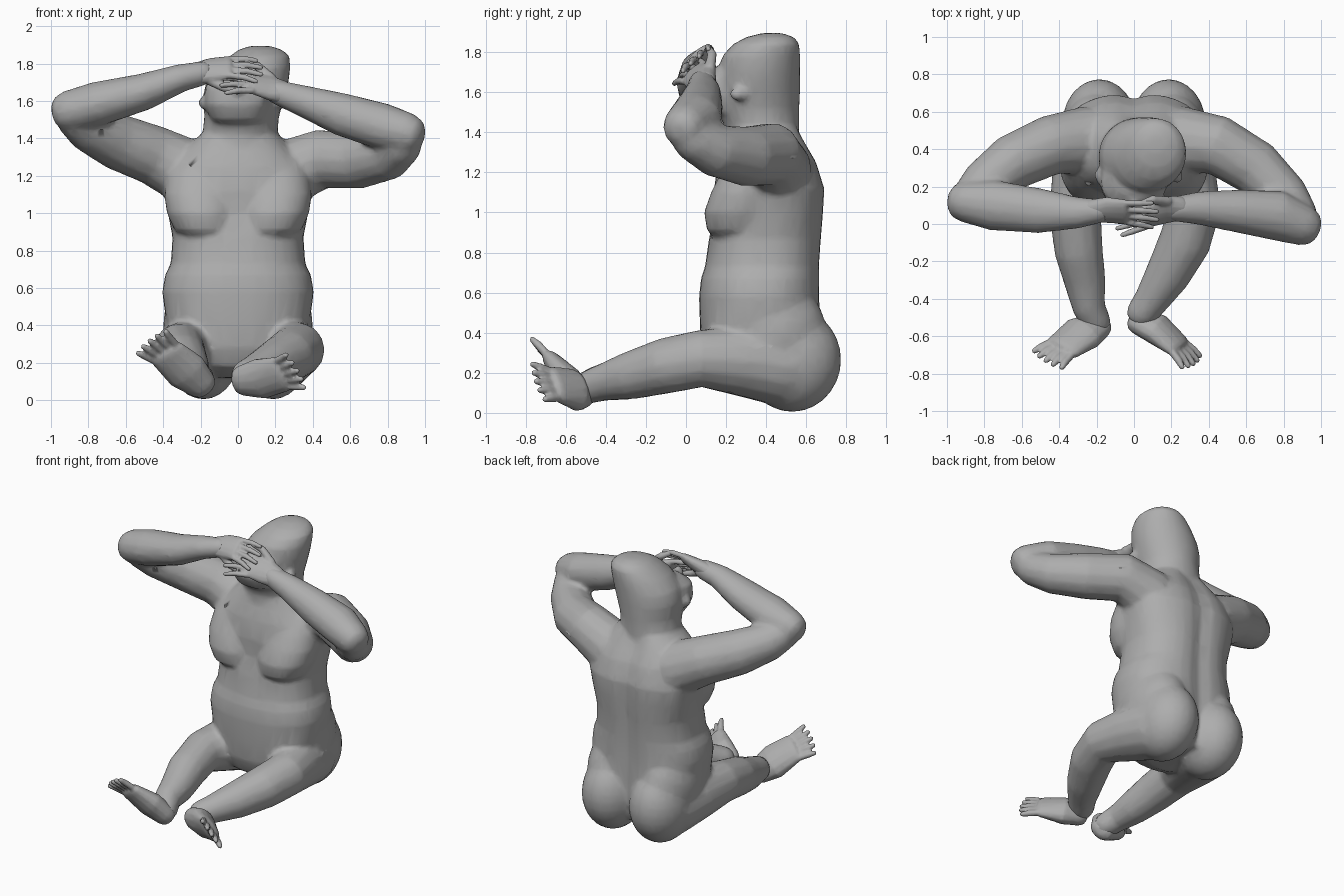
import bpy, bmesh, math
from mathutils import Vector, Matrix

if "Cube" in bpy.data.objects:
    bpy.data.objects.remove(bpy.data.objects["Cube"])

GREY = bpy.data.materials.new("clay grey")
GREY.use_nodes = True
GREY.diffuse_color = (0.42, 0.42, 0.42, 1)
GREY.node_tree.nodes["Principled BSDF"].inputs["Base Color"].default_value = (0.42, 0.42, 0.42, 1)


def skin(bm, rings):
    """Bridge a list of point rings and cap both ends."""
    vs = [[bm.verts.new(p) for p in r] for r in rings]
    n = len(vs[0])
    for a, b in zip(vs, vs[1:]):
        for i in range(n):
            j = (i + 1) % n
            bm.faces.new((a[i], a[j], b[j], b[i]))
    bm.faces.new(vs[0][::-1])
    bm.faces.new(vs[-1])


def stack(bm, rows, power=0.85, groove=0.0, n=36):
    """Horizontal rounded sections: z, x centre, y centre, x radius, y radius."""
    rings = []
    for z, xc, yc, rx, ry in rows:
        ring = []
        for i in range(n):
            a = 2 * math.pi * i / n
            c, s = math.cos(a), math.sin(a)
            x = rx * math.copysign(abs(c) ** power, c)
            y = ry * math.copysign(abs(s) ** power, s)
            if s > 0:
                y -= groove * math.exp(-(x / 0.07) ** 2)
            ring.append((xc + x, yc + y, z))
        rings.append(ring)
    skin(bm, rings)


def tube(bm, pts, ref=(0, 0, 1), n=14):
    """Round-ended limb through points: x, y, z, wide radius, thin radius along ref."""
    pts = [(Vector(p[:3]), p[3], p[-1]) for p in pts]
    secs = []
    for k, (c, a, b) in enumerate(pts):
        lo, hi = max(k - 1, 0), min(k + 1, len(pts) - 1)
        t = (pts[hi][0] - pts[lo][0]).normalized()
        caps = [(0, 1)]
        if k == 0:
            caps = [(-0.75, 0.4), (-0.5, 0.8), (0, 1)]
        elif k == len(pts) - 1:
            caps = [(0, 1), (0.5, 0.8), (0.75, 0.4)]
        for off, sc in caps:
            secs.append((c + t * off * min(a, b), a * sc, b * sc, t))
    rings = []
    for c, a, b, t in secs:
        v = Vector(ref)
        v = (v - t * v.dot(t)).normalized()
        u = t.cross(v)
        rings.append([c + u * a * math.cos(2 * math.pi * i / n) + v * b * math.sin(2 * math.pi * i / n)
                      for i in range(n)])
    skin(bm, rings)


def ball(bm, loc, radii):
    m = Matrix.Translation(loc) @ Matrix.Diagonal((*radii, 1))
    bmesh.ops.create_uvsphere(bm, u_segments=24, v_segments=14, radius=1, matrix=m)


def digits(bm, base, forward, wide, spread, length, r, count, bend):
    """Fan of fingers or toes."""
    base, d = Vector(base), Vector(forward).normalized()
    w, bend = Vector(wide).normalized(), Vector(bend)
    for i in range(count):
        s = 2 * i / (count - 1) - 1
        a = base + w * s * spread
        ln = length * (1 - 0.2 * s * s)
        m = a + d * ln * 0.5 + w * s * spread * 0.15 + bend * 0.2
        e = a + d * ln + w * s * spread * 0.3 + bend
        tube(bm, [(*(a - d * r), r), (*m, r), (*e, r * 0.75)], w, 8)


def finish(name, bm, voxel, ratio, smooth):
    """Fuse the overlapping masses into one skin, then thin out the faces."""
    bmesh.ops.recalc_face_normals(bm, faces=bm.faces)
    me = bpy.data.meshes.new(name)
    bm.to_mesh(me)
    bm.free()
    ob = bpy.data.objects.new(name, me)
    bpy.context.collection.objects.link(ob)
    me.materials.append(GREY)
    for p in me.polygons:
        p.use_smooth = True
    rm = ob.modifiers.new("fuse", "REMESH")
    rm.mode, rm.voxel_size, rm.use_smooth_shade = "VOXEL", voxel, True
    sm = ob.modifiers.new("soften", "SMOOTH")
    sm.factor, sm.iterations = 0.5, smooth
    de = ob.modifiers.new("thin out", "DECIMATE")
    de.ratio = ratio


# Body: torso with spine groove
bm = bmesh.new()
stack(bm, [(0.12, 0, 0.44, 0.17, 0.20), (0.18, 0, 0.39, 0.27, 0.27), (0.28, 0, 0.38, 0.34, 0.30),
           (0.42, 0, 0.375, 0.385, 0.305), (0.58, 0, 0.37, 0.405, 0.305), (0.67, 0, 0.375, 0.39, 0.30),
           (0.73, 0, 0.385, 0.36, 0.29), (0.87, 0, 0.40, 0.35, 0.285), (1.0, 0, 0.42, 0.375, 0.275),
           (1.12, 0, 0.42, 0.40, 0.28), (1.25, 0, 0.41, 0.37, 0.25), (1.34, 0, 0.40, 0.29, 0.21),
           (1.42, 0.01, 0.39, 0.21, 0.18)], groove=0.03)
# Neck and head, tipped to one side
stack(bm, [(1.28, 0.01, 0.38, 0.22, 0.19), (1.42, 0.01, 0.38, 0.20, 0.185), (1.52, 0.02, 0.36, 0.20, 0.205),
           (1.62, 0.03, 0.36, 0.22, 0.21), (1.70, 0.05, 0.365, 0.22, 0.205), (1.78, 0.085, 0.375, 0.195, 0.195),
           (1.84, 0.115, 0.40, 0.16, 0.165), (1.875, 0.12, 0.42, 0.115, 0.12),
           (1.895, 0.12, 0.43, 0.05, 0.05)], power=1.0)
stack(bm, [(1.47, 0.0, 0.27, 0.10, 0.09), (1.50, 0.0, 0.25, 0.145, 0.13), (1.58, -0.005, 0.23, 0.175, 0.15),
           (1.68, 0.0, 0.23, 0.175, 0.14), (1.73, 0.02, 0.26, 0.14, 0.11)])   # jaw and face
ball(bm, (0.0, 0.09, 1.68), (0.035, 0.04, 0.05))     # nose
for x in (-0.185, 0.235):                            # ears
    ball(bm, (x, 0.26, 1.59), (0.025, 0.045, 0.035))
for s in (-1, 1):
    # chest, rising to the collar
    stack(bm, [(0.87, s * 0.16, 0.28, 0.12, 0.13), (0.91, s * 0.175, 0.275, 0.165, 0.17),
               (1.0, s * 0.19, 0.28, 0.19, 0.19), (1.1, s * 0.20, 0.30, 0.195, 0.175),
               (1.2, s * 0.20, 0.33, 0.18, 0.155), (1.3, s * 0.20, 0.37, 0.14, 0.13)], power=0.95)
    ball(bm, (s * 0.185, 0.53, 0.265), (0.20, 0.245, 0.26))   # buttock
    ball(bm, (s * 0.20, 0.43, 0.40), (0.20, 0.27, 0.27))      # hip
# Upper arms and forearms
tube(bm, [(-0.25, 0.45, 1.21, 0.18), (-0.45, 0.42, 1.31, 0.16), (-0.65, 0.33, 1.385, 0.15),
          (-0.81, 0.21, 1.46, 0.125), (-0.88, 0.14, 1.51, 0.10)])
tube(bm, [(-0.91, 0.12, 1.545, 0.11), (-0.75, 0.10, 1.585, 0.135, 0.12), (-0.5, 0.07, 1.65, 0.12, 0.10),
          (-0.3, 0.06, 1.725, 0.085, 0.075), (-0.18, 0.07, 1.75, 0.065)])
tube(bm, [(0.25, 0.45, 1.21, 0.18), (0.45, 0.42, 1.29, 0.16), (0.65, 0.30, 1.28, 0.15),
          (0.81, 0.14, 1.31, 0.13), (0.88, 0.03, 1.37, 0.11)])
tube(bm, [(0.91, -0.01, 1.425, 0.11), (0.77, 0.045, 1.465, 0.135, 0.125), (0.55, 0.07, 1.53, 0.115),
          (0.35, 0.085, 1.60, 0.09, 0.085), (0.2, 0.08, 1.65, 0.065)])
# Legs, hip to heel
tube(bm, [(-0.20, 0.48, 0.23, 0.20), (-0.26, 0.28, 0.26, 0.18), (-0.315, 0.05, 0.27, 0.14),
          (-0.295, -0.15, 0.225, 0.13), (-0.26, -0.32, 0.17, 0.11), (-0.24, -0.45, 0.145, 0.088),
          (-0.20, -0.53, 0.11, 0.08)])
tube(bm, [(0.20, 0.48, 0.23, 0.20), (0.26, 0.28, 0.26, 0.18), (0.32, 0.07, 0.27, 0.145),
          (0.27, -0.10, 0.235, 0.14), (0.175, -0.28, 0.185, 0.12), (0.085, -0.42, 0.15, 0.092),
          (0.04, -0.48, 0.13, 0.085)])
finish("body", bm, 0.016, 0.2, 4)

# Feet with toes, soles turned to the front
SOLE = (-0.2, -0.85, -0.4)
for name, path, ahead, toe_base in (
        ("right_foot", [(-0.19, -0.54, 0.08, 0.085, 0.065), (-0.275, -0.585, 0.155, 0.12, 0.075),
                        (-0.38, -0.66, 0.25, 0.105, 0.045)], (-0.45, -0.3, 0.35), (-0.41, -0.68, 0.27)),
        ("left_foot", [(0.02, -0.52, 0.105, 0.085, 0.065), (0.12, -0.56, 0.115, 0.115, 0.075),
                       (0.23, -0.65, 0.14, 0.105, 0.045)], (0.5, -0.5, 0.1), (0.255, -0.675, 0.145))):
    bm = bmesh.new()
    tube(bm, path, SOLE)
    digits(bm, toe_base, ahead, Vector(ahead).cross(Vector(SOLE)), 0.08, 0.09, 0.021, 5, (0, -0.01, 0.0))
    finish(name, bm, 0.009, 0.3, 2)

# Hands laid over the face
PALM = (0, 0.65, -0.75)
for name, path, ahead, base, thumb in (
        ("right_hand", [(-0.24, 0.07, 1.74, 0.065, 0.055), (-0.14, 0.075, 1.765, 0.085, 0.045),
                        (-0.05, 0.065, 1.78, 0.085, 0.032)], (1, -0.1, 0.0), (-0.03, 0.06, 1.78),
         [(-0.17, 0.05, 1.72, 0.028), (-0.07, 0.02, 1.67, 0.024), (0.0, 0.02, 1.65, 0.018)]),
        ("left_hand", [(0.25, 0.085, 1.64, 0.07, 0.06), (0.16, 0.075, 1.675, 0.09, 0.045),
                       (0.07, 0.045, 1.695, 0.08, 0.032)], (-1, -0.25, 0.15), (0.06, 0.035, 1.70),
         [(0.18, 0.12, 1.72, 0.028), (0.10, 0.13, 1.79, 0.024), (0.04, 0.11, 1.82, 0.018)])):
    bm = bmesh.new()
    tube(bm, path, PALM)
    tube(bm, thumb, (0, 1, 0), 8)
    digits(bm, base, ahead, (0, 0.75, 0.65), 0.065, 0.16, 0.018, 4, (0, 0.0, -0.02))
    finish(name, bm, 0.008, 0.3, 2)
